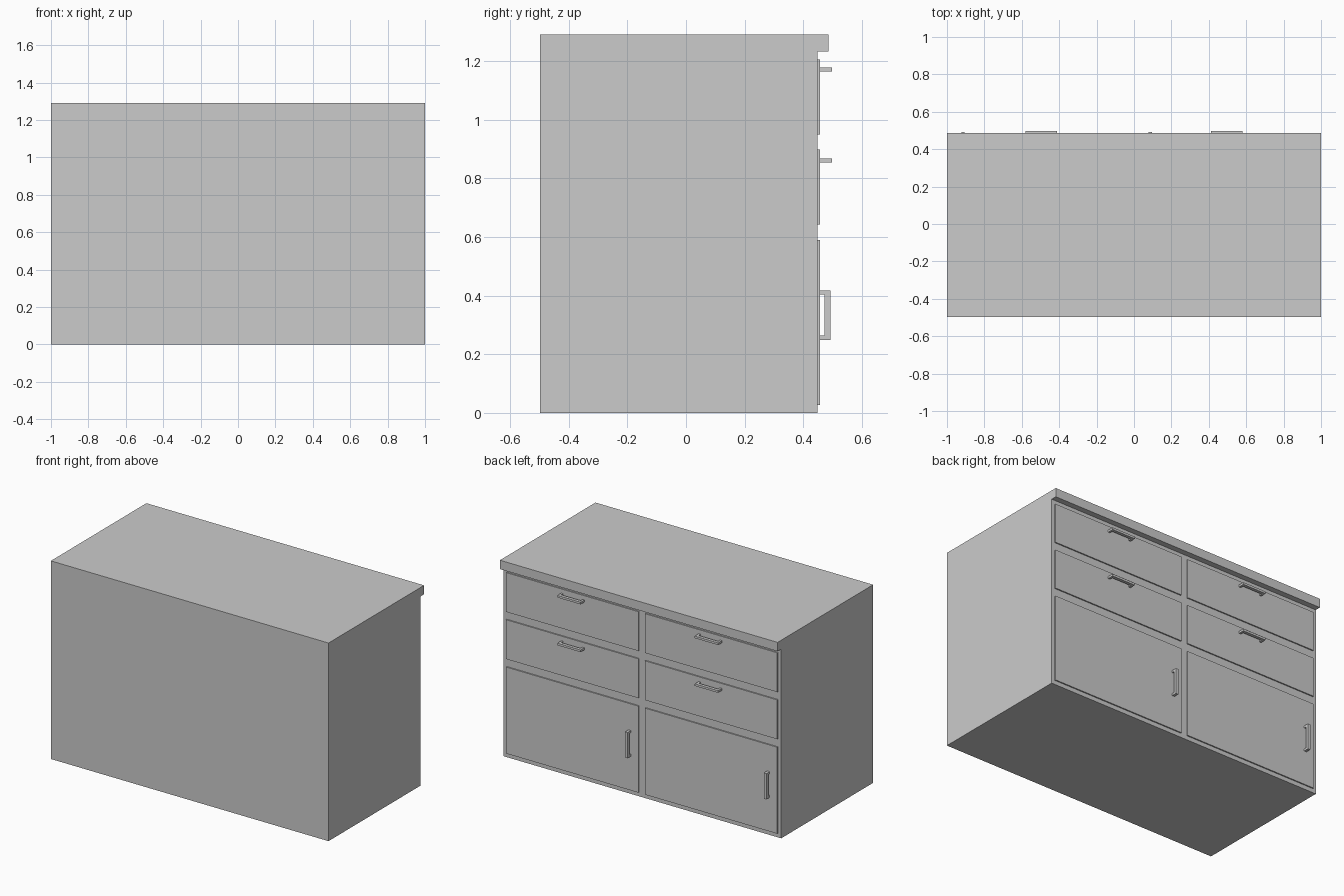
import bpy, bmesh
from mathutils import Vector

if "Cube" in bpy.data.objects:
    bpy.data.objects.remove(bpy.data.objects["Cube"])

BACK, FRONT, PANEL = -0.497, 0.449, 0.457   # depth planes along y


def prism(name, profile, to_world, start, end):
    """Extrude a 2D profile between start and end; to_world maps (u, v, w) to xyz."""
    bm = bmesh.new()
    face = bm.faces.new([bm.verts.new(to_world(u, v, start)) for u, v in profile])
    ext = bmesh.ops.extrude_face_region(bm, geom=[face])
    shift = Vector(to_world(0, 0, end)) - Vector(to_world(0, 0, start))
    verts = [g for g in ext["geom"] if isinstance(g, bmesh.types.BMVert)]
    bmesh.ops.translate(bm, verts=verts, vec=shift)
    bmesh.ops.recalc_face_normals(bm, faces=bm.faces)
    mesh = bpy.data.meshes.new(name)
    bm.to_mesh(mesh)
    bm.free()
    obj = bpy.data.objects.new(name, mesh)
    bpy.context.collection.objects.link(obj)
    return obj


def panel(name, cx, z0, z1):
    """Thin slab on the cabinet face."""
    x0, x1 = cx - 0.477, cx + 0.477
    prism(name, [(x0, z0), (x1, z0), (x1, z1), (x0, z1)],
          lambda u, v, w: (u, w, v), FRONT - 0.002, PANEL)


def handle(name, cx, cz, tip, bar, width, vertical):
    """U-shaped pull: two posts joined by a bar."""
    a, post, root = 0.084, 0.014, PANEL - 0.001
    profile = [(-a, root), (-a, tip), (a, tip), (a, root),
               (a - post, root), (a - post, tip - bar),
               (-a + post, tip - bar), (-a + post, root)]
    if vertical:
        place = lambda u, v, w: (cx + w, v, cz + u)
    else:
        place = lambda u, v, w: (cx + u, v, cz + w)
    prism(name, profile, place, -width / 2, width / 2)


# Cabinet body with overhanging worktop
prism("cabinet_body",
      [(BACK, 0), (FRONT, 0), (FRONT, 1.232), (0.486, 1.232), (0.486, 1.29), (BACK, 1.29)],
      lambda u, v, w: (w, u, v), -1, 1)

# Two columns, each with two drawers above one door
for side, cx in (("left", -0.5), ("right", 0.5)):
    handle_x = 0.495 if cx > 0 else -0.495
    for level, z0, z1, hz in (("upper", 0.949, 1.205, 1.171), ("lower", 0.642, 0.898, 0.860)):
        panel(f"{level}_drawer_{side}", cx, z0, z1)
        handle(f"{level}_drawer_handle_{side}", handle_x, hz, 0.497, 0.02, 0.014, False)
    panel(f"door_{side}", cx, 0.027, 0.590)
    handle(f"door_handle_{side}", cx - 0.414, 0.333, 0.492, 0.02, 0.018, True)
